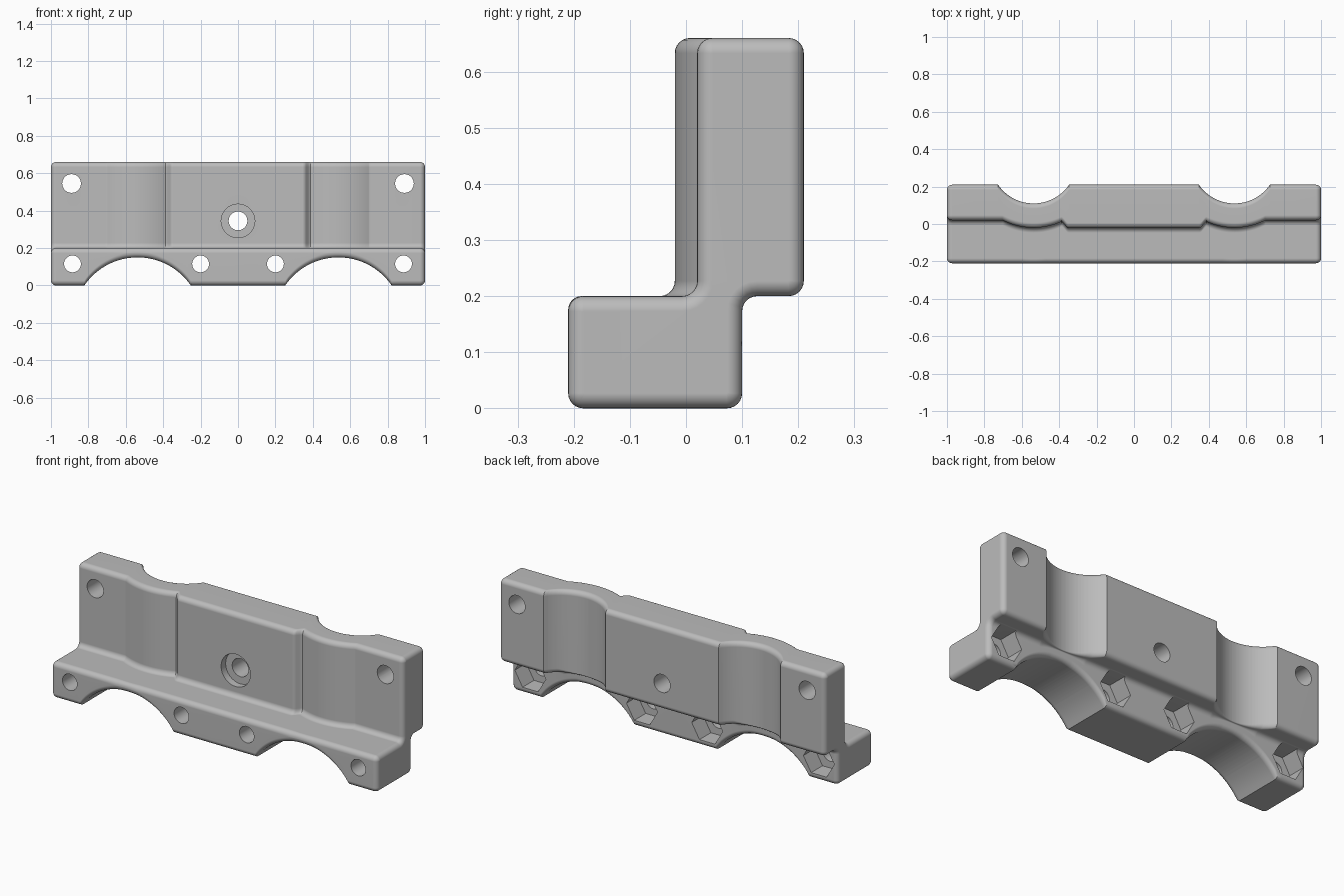
import bpy, bmesh, math
from mathutils import Vector

if "Cube" in bpy.data.objects:
    bpy.data.objects.remove(bpy.data.objects["Cube"])

R = 0.027          # edge radius
GROOVE_X = 0.537   # centre of the tube grooves

grey = bpy.data.materials.new("light grey")
grey.use_nodes = True
grey.diffuse_color = (0.5, 0.5, 0.5, 1)
grey.node_tree.nodes["Principled BSDF"].inputs["Base Color"].default_value = grey.diffuse_color


def arc(x, radius):
    """Height of a circle above its centre at distance x from the groove centre."""
    return math.sqrt(max(radius ** 2 - (abs(x) - GROOVE_X) ** 2, 0))


def front_y(x):
    x = abs(x)
    if x < 0.35:
        return -0.02
    if x < 0.39:
        t = (x - 0.35) / 0.04
        return -0.02 + 0.033 * t * t * (3 - 2 * t)
    return min(0.02, 0.34 - arc(x, 0.36))


def back_y(x):
    return min(0.21, 0.34 - arc(x, 0.23))


def bottom_z(x):
    return max(0, arc(x, 0.345) - 0.195)


def section(x, d):
    """Rounded step-shaped cross-section at x, shrunk by d."""
    yf, yb, zb = front_y(x) + d, back_y(x) - d, bottom_z(x) + d
    corners = [(-0.21 + d, zb, 0), (0.10 - d, zb, 0), (0.10 - d, 0.2 + d, 1), (yb, 0.2 + d, 0),
               (yb, 0.66 - d, 0), (yf, 0.66 - d, 0), (yf, 0.2 - d, 1), (-0.21 + d, 0.2 - d, 0)]
    points = []
    for i, (y, z, concave) in enumerate(corners):
        p = Vector((x, y, z))
        u = Vector((x, *corners[i - 1][:2])) - p
        v = Vector((x, *corners[(i + 1) % len(corners)][:2])) - p
        r = R + d if concave else max(R - d, 0.001)
        r = min(r, 0.48 * u.length, 0.48 * v.length)
        u.normalize()
        v.normalize()
        for k in range(7):
            t = math.pi / 2 * k / 6
            points.append(p + (u + v - v * math.cos(t) - u * math.sin(t)) * r)
    return points


# Stations along the length: grooves, front bulges and rounded ends
half = {0.0, 0.15, 0.85}
for lo, hi, n in ((0.35, 0.39, 6), (0.39, 0.703, 14),
                  (GROOVE_X - 0.19, GROOVE_X + 0.19, 28),
                  (GROOVE_X - 0.2846, GROOVE_X + 0.2846, 36)):
    half |= {round(lo + (hi - lo) * i / n, 4) for i in range(n + 1)}
stations = [(x, 0) for x in sorted(half)]
stations += [(1 - R + R * math.sin(a), R * (1 - math.cos(a)))
             for a in (math.pi / 2 * k / 6 for k in range(7))]
stations = [(-x, d) for x, d in reversed(stations[1:])] + stations

# Bracket body lofted through the sections
bm = bmesh.new()
rings = [[bm.verts.new(p) for p in section(x, d)] for x, d in stations]
for a, b in zip(rings, rings[1:]):
    for i in range(len(a)):
        j = (i + 1) % len(a)
        bm.faces.new((a[i], a[j], b[j], b[i]))
bm.faces.new(rings[0])
bm.faces.new(rings[-1])
bmesh.ops.recalc_face_normals(bm, faces=bm.faces)
mesh = bpy.data.meshes.new("clamp_bracket")
bm.to_mesh(mesh)
bm.free()
body = bpy.data.objects.new("clamp_bracket", mesh)
bpy.context.collection.objects.link(body)
mesh.materials.append(grey)


def drill(x, z, radius, y0, y1, sides=32):
    """Cut a straight hole along y."""
    bpy.ops.mesh.primitive_cylinder_add(vertices=sides, radius=radius, depth=y1 - y0,
                                        location=(x, (y0 + y1) / 2, z),
                                        rotation=(math.pi / 2, 0, 0))
    cutter = bpy.context.object
    cutter.hide_render = True
    if sides == 6:      # corners point sideways
        cutter.rotation_euler = (math.pi / 2, math.pi / 6, 0)
    cutter.data.materials.append(grey)
    bpy.context.view_layer.update()
    mod = body.modifiers.new("hole", "BOOLEAN")
    mod.operation, mod.solver, mod.object = "DIFFERENCE", "EXACT", cutter
    bpy.context.view_layer.objects.active = body
    bpy.ops.object.modifier_apply(modifier=mod.name)
    bpy.data.objects.remove(cutter)


# Upper mounting holes, lower bolt holes with hex nut pockets, counterbored centre hole
for side in (-1, 1):
    drill(side * 0.89, 0.545, 0.05, -0.3, 0.3)
    for x in (0.2, 0.885):
        drill(side * x, 0.115, 0.095, 0.0, 0.14, 6)
        drill(side * x, 0.115, 0.045, -0.3, 0.05)
drill(0, 0.345, 0.09, -0.1, 0.02)
drill(0, 0.345, 0.05, -0.1, 0.3)

# Smooth shading with crisp edges
bpy.ops.object.select_all(action="DESELECT")
body.select_set(True)
bpy.context.view_layer.objects.active = body
bpy.ops.object.shade_smooth_by_angle(angle=math.radians(30))
weighted = body.modifiers.new("weighted_normals", "WEIGHTED_NORMAL")
weighted.keep_sharp = True
